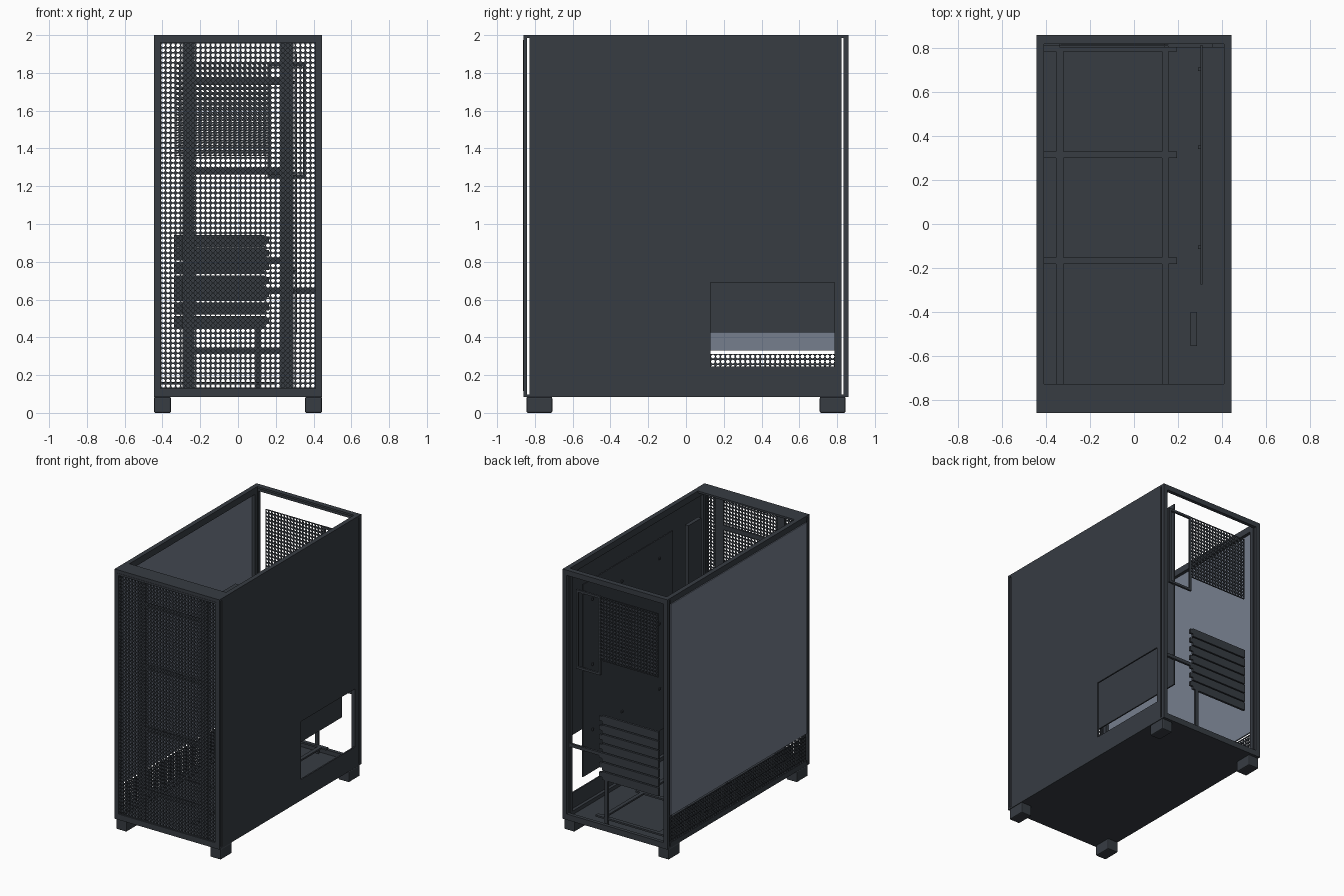
import bpy, bmesh
from math import cos, sin, pi, radians
from mathutils import Vector

cube = bpy.data.objects.get("Cube")
if cube:
    bpy.data.objects.remove(cube, do_unlink=True)


def material(name, rgb, rough):
    m = bpy.data.materials.new(name)
    m.use_nodes = True
    m.diffuse_color = (*rgb, 1)
    node = m.node_tree.nodes["Principled BSDF"]
    node.inputs["Base Color"].default_value = (*rgb, 1)
    node.inputs["Roughness"].default_value = rough
    return m


METAL = material("charcoal metal", (0.038, 0.045, 0.055), 0.6)
GLASS = material("smoked glass", (0.18, 0.21, 0.268), 0.4)


def finish(name, bm, mat=METAL):
    bmesh.ops.recalc_face_normals(bm, faces=bm.faces)
    me = bpy.data.meshes.new(name)
    bm.to_mesh(me)
    bm.free()
    me.materials.append(mat)
    ob = bpy.data.objects.new(name, me)
    bpy.context.scene.collection.objects.link(ob)
    return ob


def box(name, x, y, z, mat=METAL, bevel=0):
    """Box from its (low, high) range on each axis."""
    lo, hi = Vector((x[0], y[0], z[0])), Vector((x[1], y[1], z[1]))
    bm = bmesh.new()
    bmesh.ops.create_cube(bm, size=1)
    for v in bm.verts:
        v.co = (lo + hi) / 2 + v.co * (hi - lo)
    ob = finish(name, bm, mat)
    if bevel:
        b = ob.modifiers.new("bevel", 'BEVEL')
        b.width, b.segments = bevel, 2
    return ob


def ring(name, axis, depth, outer, inner):
    """Flat plate across an axis with a rectangular opening.
    Rectangles are (low a, high a, low b, high b)."""
    def place(a, b, d):
        return {'x': (d, a, b), 'y': (a, d, b), 'z': (a, b, d)}[axis]

    def corners(r):
        return [(r[0], r[2]), (r[1], r[2]), (r[1], r[3]), (r[0], r[3])]

    bm = bmesh.new()
    loops = [[bm.verts.new(place(a, b, d)) for a, b in corners(r)]
             for r, d in ((outer, depth[0]), (inner, depth[0]),
                          (inner, depth[1]), (outer, depth[1]))]
    for k in range(4):
        p, q = loops[k], loops[(k + 1) % 4]
        for i in range(4):
            j = (i + 1) % 4
            bm.faces.new((p[i], p[j], q[j], q[i]))
    return finish(name, bm)


def perforated(name, origin, size, rotation, pitch=0.0265, thick=0.008):
    """Sheet with round holes: one holed cell, repeated both ways."""
    nx, ny = (round(s / pitch) for s in size)
    cx, cy = size[0] / nx, size[1] / ny
    bm = bmesh.new()
    corner = [bm.verts.new((sx * cx / 2, sy * cy / 2, 0))
              for sx, sy in ((1, 1), (-1, 1), (-1, -1), (1, -1))]
    r = 0.39 * pitch
    hole = [bm.verts.new((r * cos(pi / 4 * (k + 1)), r * sin(pi / 4 * (k + 1)), 0))
            for k in range(8)]
    for i in range(4):
        j = (i + 1) % 4
        bm.faces.new((corner[i], corner[j], hole[2 * j], hole[2 * i + 1]))
        bm.faces.new((corner[i], hole[2 * i + 1], hole[2 * i]))
    for v in bm.verts:
        v.co += Vector((cx / 2, cy / 2, 0))
    ob = finish(name, bm)
    for count, step in ((nx, (cx, 0, 0)), (ny, (0, cy, 0))):
        a = ob.modifiers.new("repeat", 'ARRAY')
        a.count = count
        a.use_relative_offset = False
        a.use_constant_offset = True
        a.constant_offset_displace = step
        a.use_merge_vertices = True
        a.merge_threshold = 0.0005
    s = ob.modifiers.new("thickness", 'SOLIDIFY')
    s.thickness, s.offset = thick, 0
    ob.location = origin
    ob.rotation_euler = rotation
    return ob


FACING_Y = (radians(90), 0, 0)
FACING_X = (radians(90), 0, radians(90))
W, D, BASE, TOP = 0.445, 0.86, 0.085, 2.0
IN = 0.41

# Shell: floor, top plate, front and rear frames
box("floor_plate", (-W, W), (-D, D), (BASE, 0.097))
ring("top_plate", 'z', (1.985, TOP), (-W, W, -D, D), (-IN, IN, -0.73, 0.82))
ring("front_frame", 'y', (-D, -0.842), (-W, W, BASE, TOP), (-IN, IN, 0.13, 1.96))
ring("front_frame_lip", 'y', (-0.865 + 0.003, -D), (-0.425, 0.425, 0.115, 1.975),
     (-IN, IN, 0.13, 1.96))
ring("rear_frame", 'y', (0.833, D), (-W, W, BASE, TOP), (-IN, IN, 0.13, 1.96))

# Side rails and corner posts
for side, s in (("left", 1), ("right", -1)):
    x = sorted((s * IN, s * 0.434))
    box(f"{side}_top_rail", x, (-0.828, 0.823), (1.95, 1.985))
    box(f"{side}_bottom_rail", x, (-0.828, 0.823), (0.097, 0.125))
    box(f"{side}_front_post", x, (-0.828, -0.8), (0.097, 1.985))
    box(f"{side}_rear_post", x, (0.79, 0.823), (0.097, 1.985))

# Solid side panel with a service opening
ring("left_side_panel", 'x', (0.434, W), (-0.828, 0.823, BASE, TOP),
     (0.13, 0.785, 0.245, 0.69))

# Glass side with a vented strip below
box("glass_panel", (-W, -0.434), (-0.828, 0.815), (0.33, 1.95), GLASS)
box("glass_side_top_trim", (-W, -0.434), (-0.828, 0.823), (1.955, 1.985))
box("glass_side_bottom_trim", (-W, -0.434), (-0.828, 0.823), (0.097, 0.125))
perforated("side_vent", (-0.438, -0.82, 0.122), (1.635, 0.19), FACING_X)

# Front grille and the fan rails behind it
perforated("front_grille", (-IN, -0.85, 0.13), (2 * IN, 1.83), FACING_Y)
for i, x in enumerate(((-0.295, -0.23), (0.225, 0.295))):
    box(f"front_fan_rail_{i}", x, (-0.79, -0.775), (0.097, 1.985))
for i in range(4):
    z = 0.33 + 0.474 * i
    box(f"front_fan_crossbar_{i}", (-0.23, 0.225), (-0.79, -0.775), (z - 0.017, z + 0.017))

# Raised floor rails
for i, x in enumerate(((-0.355, -0.322), (0.127, 0.157))):
    box(f"floor_rail_{i}", x, (-0.73, 0.815), (0.15, 0.163))
for i, y in enumerate((-0.168, 0.316, 0.8)):
    box(f"floor_crossbar_{i}", (-IN, 0.197), (y - 0.015, y + 0.015), (0.15, 0.163))

# Board tray, its standoffs and the cable bar
box("board_tray", (0.302, 0.312), (-0.275, 0.815), (0.425, 1.9))
for i, y in enumerate((-0.105, 0.35, 0.705)):
    for j, z in enumerate((0.75, 1.25, 1.75)):
        box(f"standoff_{i}_{j}", (0.292, 0.302), (y - 0.008, y + 0.008), (z - 0.008, z + 0.008))
box("cable_bar", (0.258, 0.288), (-0.555, -0.4), (0.45, 1.9))

# Rear: port frame, fan vent, slot covers and power supply bay
ring("port_frame", 'y', (0.805, 0.82), (0.155, 0.36, 1.245, 1.85), (0.172, 0.343, 1.262, 1.833))
perforated("rear_fan_vent", (-0.335, 0.814, 1.36), (0.5, 0.49), FACING_Y)
for i in range(7):
    z = 0.45 + 0.0715 * i
    box(f"slot_cover_{i}", (-0.34, 0.14), (0.803, 0.82), (z, z + 0.063))
    box(f"slot_tab_{i}", (0.14, 0.163), (0.803, 0.82), (z + 0.02, z + 0.055))
box("power_bay_post", (0.09, 0.118), (0.803, 0.82), (0.097, 0.45))
box("power_bay_bar", (0.1, IN), (0.803, 0.82), (0.63, 0.655))

# Feet
for sx in (-1, 1):
    for sy in (-1, 1):
        box(f"{'rear' if sy > 0 else 'front'}_{'left' if sx > 0 else 'right'}_foot",
            sorted((sx * 0.355, sx * W)), sorted((sy * 0.708, sy * 0.845)),
            (0, BASE), bevel=0.008)
